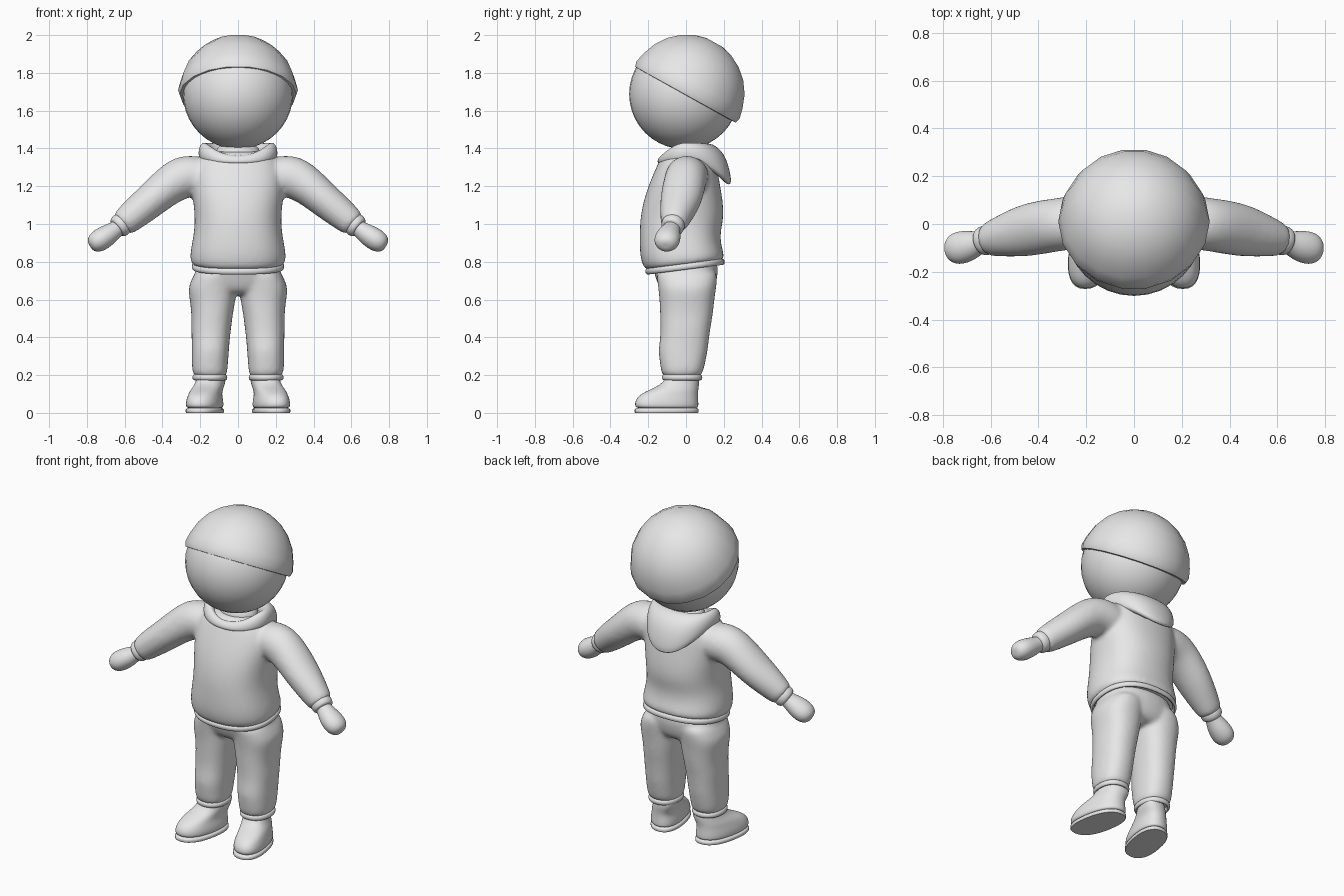
import bpy, bmesh, math
from mathutils import Vector, Matrix

if "Cube" in bpy.data.objects:
    bpy.data.objects.remove(bpy.data.objects["Cube"])

grey = bpy.data.materials.new("plain grey")
grey.diffuse_color = (0.8, 0.8, 0.8, 1)
grey.use_nodes = True
grey.node_tree.nodes["Principled BSDF"].inputs["Base Color"].default_value = grey.diffuse_color


def power(v, p):
    return math.copysign(abs(v) ** p, v)


def loft(bm, rings, caps=True, wrap=False):
    """Skin a list of equal point rings."""
    vs = [[bm.verts.new(p) for p in ring] for ring in rings]
    n = len(vs[0])
    for a, b in (zip(vs, vs[1:] + vs[:1]) if wrap else zip(vs, vs[1:])):
        for i in range(n):
            j = (i + 1) % n
            bm.faces.new((a[i], a[j], b[j], b[i]))
    if caps:
        for ring in (vs[0], vs[-1]):
            c = bm.verts.new(sum((v.co for v in ring), Vector()) / n)
            for i in range(n):
                bm.faces.new((ring[i], ring[(i + 1) % n], c))


def level(z, x0, x1, y0, y1, p=0.85, tilt=0.0, splay=0.0, n=16):
    """Horizontal rounded ring; tilt raises the back, splay turns the front out."""
    pts = []
    for i in range(n):
        a = 2 * math.pi * i / n
        y = (y0 + y1) / 2 + (y1 - y0) / 2 * power(math.sin(a), p)
        x = (x0 + x1) / 2 + (x1 - x0) / 2 * power(math.cos(a), p)
        pts.append(Vector((x - splay * (y + 0.1), y, z + tilt * y)))
    return pts


def limb(path, n=12):
    """Rings across a path of (x, y, z, depth radius, height radius)."""
    rings = []
    for i, q in enumerate(path):
        a, b = path[max(i - 1, 0)], path[min(i + 1, len(path) - 1)]
        t = (Vector(b[:3]) - Vector(a[:3])).normalized()
        u = (Vector((0, 1, 0)) - t * t.y).normalized()
        v = t.cross(u)
        rings.append([Vector(q[:3]) + u * q[3] * math.cos(k * 2 * math.pi / n)
                      + v * q[4] * math.sin(k * 2 * math.pi / n) for k in range(n)])
    return rings


def finish(name, bm, mirror=False, subsurf=2, voxel=0, angle=60):
    bmesh.ops.recalc_face_normals(bm, faces=bm.faces)
    me = bpy.data.meshes.new(name)
    bm.to_mesh(me)
    bm.free()
    me.materials.append(grey)
    ob = bpy.data.objects.new(name, me)
    bpy.context.collection.objects.link(ob)
    if mirror:
        m = ob.modifiers.new("mirror", 'MIRROR')
        m.use_mirror_merge = False
    if subsurf:
        ob.modifiers.new("round", 'SUBSURF').levels = subsurf
        ob.modifiers["round"].render_levels = subsurf
    if voxel:
        r = ob.modifiers.new("blend", 'REMESH')
        r.mode, r.voxel_size, r.use_smooth_shade = 'VOXEL', voxel, True
        s = ob.modifiers.new("soften", 'SMOOTH')
        s.factor, s.iterations = 0.5, 10
    for p in me.polygons:
        p.use_smooth = True
    if angle and not voxel:
        bpy.ops.object.select_all(action='DESELECT')
        ob.select_set(True)
        bpy.context.view_layer.objects.active = ob
        bpy.ops.object.shade_smooth_by_angle(angle=math.radians(angle))
    return ob


def band(name, ring, r, mirror):
    """Rounded cord following a closed ring."""
    bm = bmesh.new()
    c = sum(ring, Vector()) / len(ring)
    nrm = (ring[0] - c).cross(ring[len(ring) // 4] - c).normalized()
    rings = []
    for p in ring:
        out = (p - c).normalized()
        rings.append([p + out * r * 0.7 * math.cos(k * math.pi / 4)
                      + nrm * r * math.sin(k * math.pi / 4) for k in range(8)])
    loft(bm, rings, caps=False, wrap=True)
    finish(name, bm, mirror, 1)


# Head
bm = bmesh.new()
bmesh.ops.create_uvsphere(bm, u_segments=32, v_segments=20, radius=0.291,
                          matrix=Matrix.Translation((0, -0.01, 1.688)))
finish("head", bm, subsurf=0)

# Cap: tilted faceted dome with a turned-in rim
bm = bmesh.new()
prof = [(0.27, 0.015), (0.287, -0.008), (0.309, -0.006), (0.317, 0.022)]
prof += [(0.314 * math.cos(a), 0.314 * math.sin(a))
         for a in (math.radians(d) for d in (14, 28, 42, 56, 70, 81))]
tilt = Matrix.Translation((0, 0, 1.69)) @ Matrix.Rotation(math.radians(-29), 4, 'X')
loft(bm, [[tilt @ Vector((r * math.cos(k * math.pi / 9), r * math.sin(k * math.pi / 9), z))
           for k in range(18)] for r, z in prof])
finish("cap", bm, subsurf=0, angle=40)

# Neck
bm = bmesh.new()
loft(bm, [level(z, -0.12, 0.12, -0.09, 0.1, 1) for z in (1.28, 1.35, 1.42)])
finish("neck", bm)

# Sweater: body and both sleeves blended together
bm = bmesh.new()
body = [(0.775, 0.235, -0.205, 0.195, 0.13), (0.80, 0.262, -0.235, 0.212, 0.12),
        (0.87, 0.255, -0.25, 0.19, 0.08), (0.95, 0.238, -0.25, 0.185, 0.03),
        (1.03, 0.232, -0.247, 0.205, 0), (1.12, 0.242, -0.23, 0.20, 0),
        (1.21, 0.252, -0.20, 0.183, 0), (1.29, 0.248, -0.165, 0.17, 0),
        (1.345, 0.215, -0.14, 0.15, 0), (1.385, 0.165, -0.115, 0.12, 0)]
loft(bm, [level(z, -w, w, y0, y1, 0.85, t) for z, w, y0, y1, t in body])
sleeve = [(0.14, 0.01, 1.24, 0.11, 0.10), (0.22, 0.01, 1.255, 0.12, 0.115),
          (0.30, 0.0, 1.25, 0.115, 0.122), (0.38, -0.012, 1.195, 0.118, 0.105),
          (0.46, -0.028, 1.125, 0.115, 0.096), (0.54, -0.048, 1.06, 0.095, 0.088),
          (0.60, -0.063, 1.01, 0.077, 0.078), (0.62, -0.068, 0.994, 0.066, 0.068)]
for s in (1, -1):
    loft(bm, limb([(x * s, y, z, a, b) for x, y, z, a, b in sleeve]))
finish("sweater", bm, voxel=0.012)
band("sweater_hem", level(0.775, -0.235, 0.235, -0.205, 0.195, 0.85, 0.13, n=28), 0.018, False)

# Sleeve cuffs and mitten hands
bm = bmesh.new()
loft(bm, limb([(0.60, -0.063, 1.01, 0.05, 0.05), (0.607, -0.065, 1.005, 0.062, 0.064),
               (0.622, -0.069, 0.993, 0.066, 0.066), (0.64, -0.074, 0.98, 0.061, 0.061),
               (0.645, -0.076, 0.976, 0.045, 0.045)]))
finish("sleeve_cuff", bm, True)
bm = bmesh.new()
loft(bm, limb([(0.61, -0.066, 1.002, 0.045, 0.045), (0.64, -0.075, 0.976, 0.046, 0.044),
               (0.675, -0.087, 0.951, 0.062, 0.056), (0.715, -0.097, 0.925, 0.072, 0.062),
               (0.75, -0.104, 0.903, 0.069, 0.06), (0.776, -0.108, 0.888, 0.048, 0.042),
               (0.783, -0.109, 0.884, 0.02, 0.02)]))
finish("hand", bm, True)

# Hood: section points swept round the neck as (reach, height) at front, side, back
bm = bmesh.new()
section = [((0.10, 1.345), (0.125, 1.35), (0.08, 1.35)),
           ((0.112, 1.362), (0.150, 1.42), (0.085, 1.425)),
           ((0.128, 1.364), (0.185, 1.438), (0.14, 1.43)),
           ((0.145, 1.352), (0.208, 1.41), (0.205, 1.375)),
           ((0.153, 1.335), (0.212, 1.365), (0.235, 1.28)),
           ((0.150, 1.320), (0.200, 1.335), (0.245, 1.205)),
           ((0.130, 1.320), (0.175, 1.325), (0.215, 1.205)),
           ((0.11, 1.330), (0.15, 1.330), (0.15, 1.28))]
rings = []
for k in range(28):
    a = 2 * math.pi * k / 28
    c, s = math.cos(a), math.sin(a)
    ring = []
    for front, side, back in section:
        end = back if s > 0 else front
        ring.append(Vector((side[0] * power(c, 0.9), end[0] * s,
                            side[1] + (end[1] - side[1]) * s * s)))
    rings.append(ring)
loft(bm, rings, caps=False, wrap=True)
finish("hood", bm)

# Trousers: seat and both legs blended together
bm = bmesh.new()
loft(bm, [level(z, -w, w, y0, y1, 0.85) for z, w, y0, y1 in
          ((0.625, 0.20, -0.11, 0.12), (0.66, 0.24, -0.145, 0.155), (0.72, 0.238, -0.165, 0.17),
           (0.78, 0.225, -0.185, 0.175), (0.83, 0.2, -0.17, 0.15))])
leg = [(0.19, 0.068, 0.222, -0.115, 0.07), (0.205, 0.055, 0.243, -0.132, 0.09),
       (0.26, 0.052, 0.246, -0.14, 0.103), (0.33, 0.046, 0.246, -0.15, 0.118),
       (0.39, 0.042, 0.247, -0.14, 0.124), (0.45, 0.034, 0.25, -0.137, 0.132),
       (0.52, 0.026, 0.248, -0.14, 0.145), (0.59, 0.012, 0.256, -0.142, 0.152),
       (0.66, 0.004, 0.268, -0.15, 0.162), (0.70, 0.004, 0.25, -0.155, 0.168),
       (0.76, 0.01, 0.225, -0.165, 0.168)]
for s in (1, -1):
    loft(bm, [level(z, x0 * s, x1 * s, y0, y1, 0.85) for z, x0, x1, y0, y1 in leg])
finish("trousers", bm, voxel=0.011)
band("trouser_cuff", level(0.188, 0.066, 0.232, -0.118, 0.077, 0.9, n=20), 0.017, True)

# Boots: rounded upper and a grooved sole
bm = bmesh.new()
loft(bm, [level(z, x0, x1, y0, y1, 0.85, 0, 0.17) for z, x0, x1, y0, y1 in
          ((0.022, 0.09, 0.26, -0.258, 0.062), (0.035, 0.08, 0.272, -0.275, 0.07),
           (0.065, 0.082, 0.27, -0.272, 0.068), (0.095, 0.09, 0.262, -0.25, 0.066),
           (0.118, 0.09, 0.256, -0.205, 0.067), (0.14, 0.085, 0.245, -0.155, 0.07),
           (0.165, 0.08, 0.235, -0.12, 0.072), (0.20, 0.08, 0.23, -0.105, 0.068))])
finish("boot", bm, True)
bm = bmesh.new()
loft(bm, [level(z, 0.08 + d, 0.27 - d, -0.272 + d, 0.067 - d, 0.85, 0, 0.17, n=32)
          for z, d in ((0, 0.003), (0.004, 0), (0.017, 0), (0.021, 0.003), (0.026, 0.012))])
finish("sole", bm, True, subsurf=0, angle=40)
